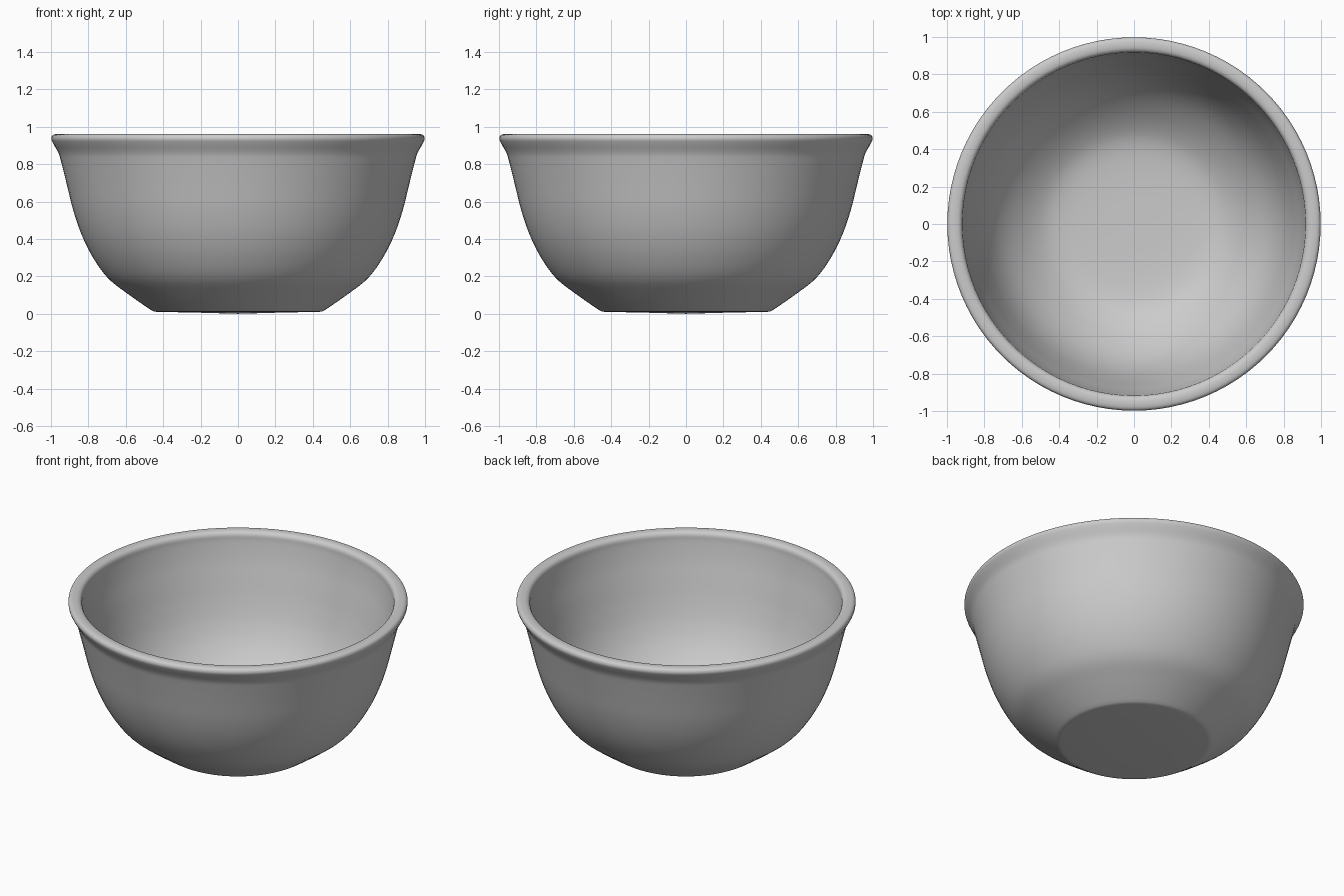
import bpy, bmesh, math
from mathutils import Vector

if "Cube" in bpy.data.objects:
    bpy.data.objects.remove(bpy.data.objects["Cube"])


def smooth_path(pts, steps=4):
    # Catmull-Rom curve through the profile points
    p = [Vector(q) for q in pts]
    p = [2 * p[0] - p[1]] + p + [2 * p[-1] - p[-2]]
    out = []
    for a, b, c, d in zip(p, p[1:], p[2:], p[3:]):
        for i in range(steps):
            t = i / steps
            out.append(0.5 * (2 * b + (c - a) * t + (2 * a - 5 * b + 4 * c - d) * t * t
                              + (3 * b - a - 3 * c + d) * t ** 3))
    return out + [p[-2]]


def lathe(name, profile, segments=96):
    # Spin an (r, z) profile whose two ends lie on the z axis
    bm = bmesh.new()
    rings = [[bm.verts.new((r * math.cos(2 * math.pi * k / segments),
                            r * math.sin(2 * math.pi * k / segments), z))
              for k in range(segments)] for r, z in profile[1:-1]]
    first, last = (bm.verts.new((0, 0, profile[i][1])) for i in (0, -1))
    for k in range(segments):
        n = (k + 1) % segments
        bm.faces.new((first, rings[0][n], rings[0][k]))
        bm.faces.new((last, rings[-1][k], rings[-1][n]))
        for lo, hi in zip(rings, rings[1:]):
            bm.faces.new((lo[k], lo[n], hi[n], hi[k]))
    bmesh.ops.recalc_face_normals(bm, faces=bm.faces)
    me = bpy.data.meshes.new(name)
    bm.to_mesh(me)
    bm.free()
    ob = bpy.data.objects.new(name, me)
    bpy.context.collection.objects.link(ob)
    bpy.context.view_layer.objects.active = ob
    ob.select_set(True)
    bpy.ops.object.shade_smooth_by_angle(angle=math.radians(40))
    return ob


# Flat foot, flaring outer wall and rolled rim
foot = [(0, 0), (0.25, 0.007), (0.43, 0.01)]
outer = [(0.45, 0.012), (0.48, 0.03), (0.59, 0.107), (0.695, 0.19), (0.775, 0.3),
         (0.835, 0.42), (0.88, 0.55), (0.915, 0.69), (0.945, 0.81), (0.96, 0.86),
         (0.988, 0.91), (0.998, 0.935), (0.99, 0.955), (0.965, 0.962),
         (0.935, 0.958), (0.919, 0.94)]
# Inside wall running down to the floor
inner = [(0.914, 0.9), (0.895, 0.8), (0.867, 0.69), (0.832, 0.56), (0.787, 0.43),
         (0.725, 0.315), (0.64, 0.215), (0.53, 0.125), (0.42, 0.075), (0.25, 0.056),
         (0, 0.052)]

profile = [Vector(p) for p in foot] + smooth_path(outer + inner)
lathe("bowl", profile)
